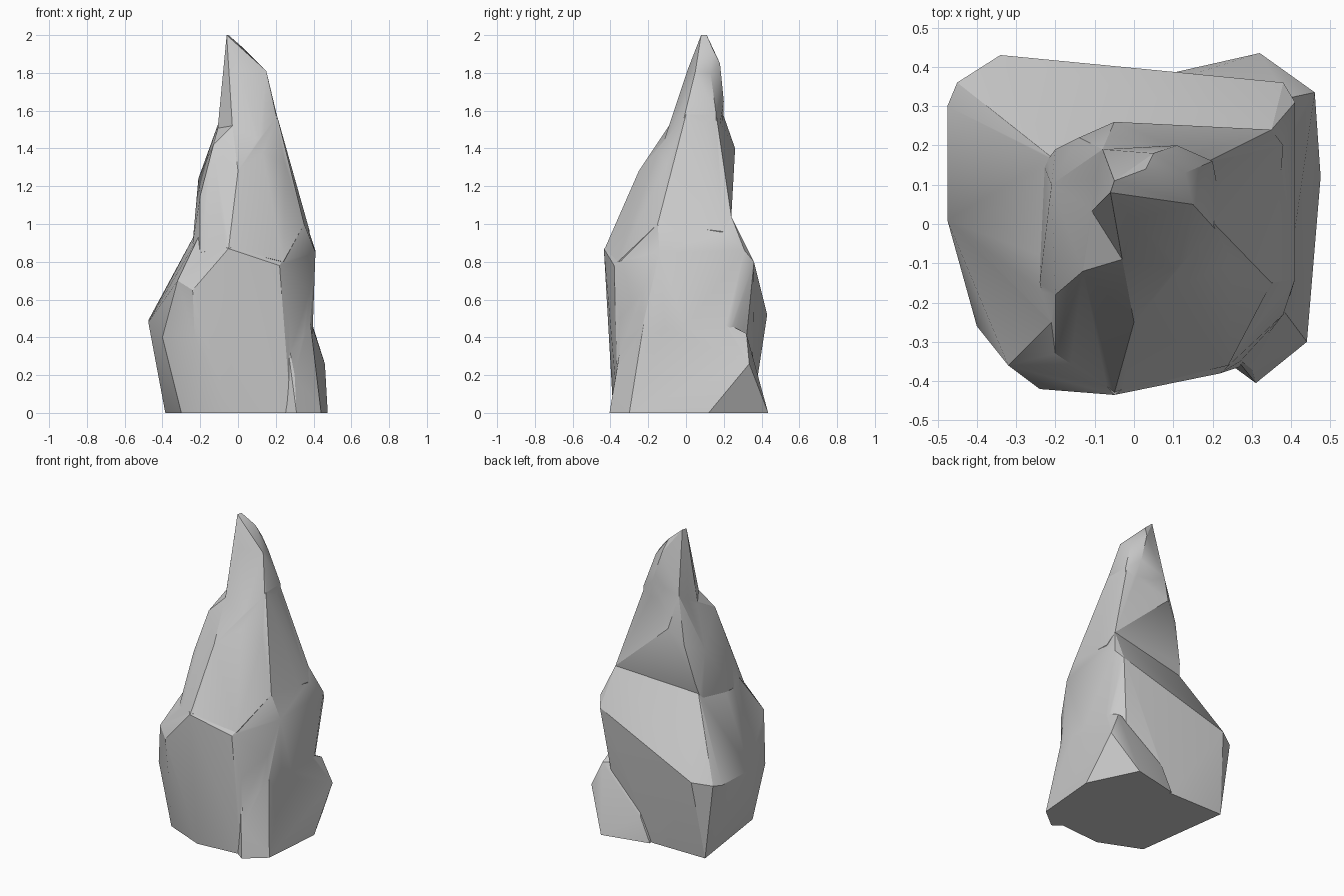
import bpy
import bmesh
import math

cube = bpy.data.objects.get("Cube")
if cube:
    bpy.data.objects.remove(cube, do_unlink=True)

stone = bpy.data.materials.new("grey_stone")
stone.use_nodes = True
stone.diffuse_color = (0.6, 0.6, 0.6, 1)
stone.node_tree.nodes["Principled BSDF"].inputs["Base Color"].default_value = stone.diffuse_color


def chunk(name, corners):
    """Chipped stone block: the convex hull of its corners, given in centimetres."""
    bm = bmesh.new()
    for corner in corners:
        bm.verts.new([value / 100 for value in corner])
    hull = bmesh.ops.convex_hull(bm, input=bm.verts)
    loose = [v for v in hull["geom_interior"] if isinstance(v, bmesh.types.BMVert)]
    bmesh.ops.delete(bm, geom=loose, context="VERTS")
    bmesh.ops.recalc_face_normals(bm, faces=bm.faces)
    mesh = bpy.data.meshes.new(name)
    bm.to_mesh(mesh)
    bm.free()
    mesh.materials.append(stone)
    obj = bpy.data.objects.new(name, mesh)
    bpy.context.collection.objects.link(obj)
    return obj


def fuse(target, part):
    """Weld one block into another, leaving a single outer skin."""
    bpy.context.view_layer.objects.active = target
    union = target.modifiers.new("fuse", "BOOLEAN")
    union.operation = "UNION"
    union.solver = "EXACT"
    union.object = part
    bpy.ops.object.modifier_apply(modifier=union.name)
    bpy.data.objects.remove(part, do_unlink=True)


# Main boulder with the overhanging front and sloping back
rock = chunk("rock_spire", [
    (28, -36, 0), (38, -24, 0), (38, 15, 0), (28, 28, 0), (0, 35, 0),
    (-38.5, 35, 0), (-30, -27, 0), (-3, -38.5, 0),
    (-34, 43, 52), (-45, 36, 50), (-47.5, 30, 49), (-47.5, 1, 48),
    (-40, -26, 40), (-32, -36, 70), (-24, -42, 65), (-23, -40, 40),
    (-5, -43.5, 87), (22, -38, 78), (27, -35, 50), (38, -23, 64),
    (41, -14, 85), (41, 31, 86), (38, 36, 80),
    (35, -15, 100), (35, 24, 104), (-21, 17, 98), (-21, -25, 93),
])

# Flared foot on the left side, running round to the back
foot = chunk("flared_foot", [
    (31, -40.5, 0), (44, -30, 0), (47.5, 12, 0), (32, 43.5, 0), (1, 36.5, 0),
    (10, -25, 0), (46, 33.5, 26), (8, 36, 15), (30, -37, 20),
    (38, -22, 50), (39, 20, 48), (39, 32, 42), (25, -33, 45), (20, 25, 45),
])

# Shoulder that narrows above the boulder
shoulder = chunk("shoulder", [
    (-5, -43, 87), (-20, -33, 85), (-24, -15, 90), (-23, 15, 90),
    (24, -36, 80), (35, -15, 100), (38, 20, 96), (35, 24, 104), (-20, 19, 105),
    (-21, 10, 124), (-20, -18, 115), (0, -25, 128), (13, -15, 138),
    (25, -10, 132), (-13, -12, 142), (-14, 22, 130), (-5, 26, 140),
    (20.5, 0, 158), (19, 16, 158), (-11, 4, 150), (-8, 19, 160), (-3, -9, 152),
])

# Crooked tip
tip = chunk("crooked_tip", [
    (-11, 3, 148), (-10, 19, 140), (-3, -9, 152), (11, -13, 140), (24, -5, 140),
    (20, 1, 160), (20, 16, 158), (11, 20, 165), (-8, 19, 160), (20, 16, 140),
    (15, 5, 181), (13, 13, 180), (5, 18, 185), (-6.5, 12, 182), (0, 1, 182),
    (3, 14, 193), (-6, 8, 200), (-5, 11, 200),
])

for part in (foot, shoulder, tip):
    fuse(rock, part)

# Crisp chipped edges, soft shallow ones
bpy.ops.object.select_all(action="DESELECT")
rock.select_set(True)
bpy.context.view_layer.objects.active = rock
bpy.ops.object.shade_smooth_by_angle(angle=math.radians(25))
